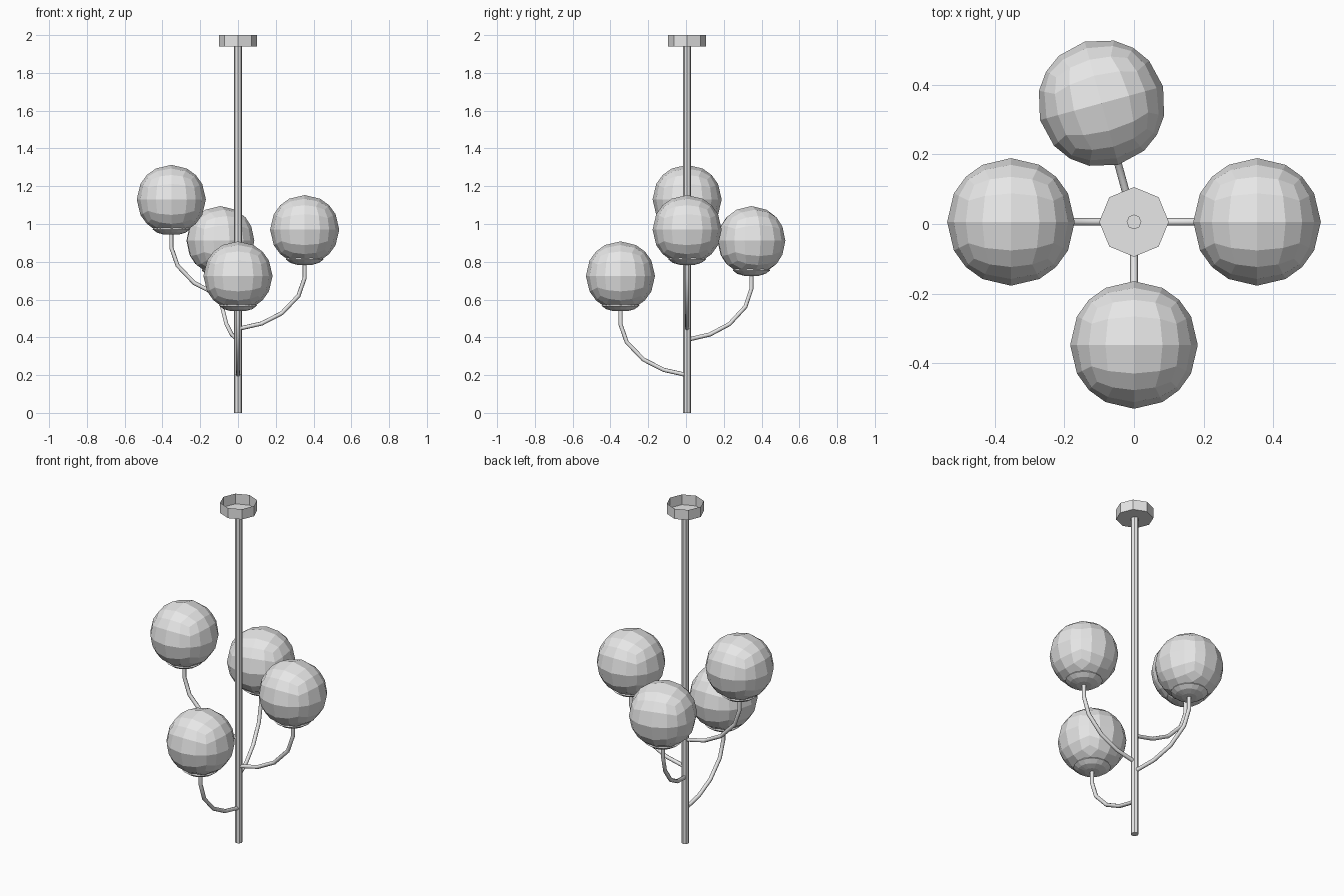
import bpy, bmesh, math
from mathutils import Matrix, Vector

cube = bpy.data.objects.get("Cube")
if cube:
    bpy.data.objects.remove(cube, do_unlink=True)

AXIS_Y = 0.006      # centre line of the stem
REACH = 0.353       # distance from stem to each globe
RADIUS = 0.183      # globe radius
RISE = 0.525        # globe centre above its arm's root

grey = bpy.data.materials.new("plain_grey")
grey.use_nodes = True
grey.diffuse_color = (0.8, 0.8, 0.8, 1)
grey.node_tree.nodes["Principled BSDF"].inputs["Base Color"].default_value = (0.8, 0.8, 0.8, 1)


def add(name, bm, place=Matrix.Identity(4)):
    """Turn a bmesh into a flat shaded object."""
    mesh = bpy.data.meshes.new(name)
    bm.to_mesh(mesh)
    bm.free()
    mesh.materials.append(grey)
    obj = bpy.data.objects.new(name, mesh)
    obj.matrix_world = place
    bpy.context.collection.objects.link(obj)
    return obj


def prism(radius, low, high):
    """Eight sided upright prism on the stem axis."""
    bm = bmesh.new()
    bmesh.ops.create_cone(bm, cap_ends=True, segments=8, radius1=radius, radius2=radius,
                          depth=high - low,
                          matrix=Matrix.Translation((0, AXIS_Y, (low + high) / 2)))
    return bm


def globe():
    """Ball made from a gridded cube."""
    bm = bmesh.new()
    bmesh.ops.create_cube(bm, size=2)
    bmesh.ops.subdivide_edges(bm, edges=bm.edges[:], cuts=3, use_grid_fill=True)
    for v in bm.verts:
        v.co = v.co.normalized() * RADIUS
    return bm


def dish():
    """Shallow holder wrapped under the ball."""
    bm = bmesh.new()
    profile = [(0, -0.187), (0.04, -0.186), (0.075, -0.176), (0.1, -0.158), (0.095, -0.15)]
    verts = [bm.verts.new((r, 0, z)) for r, z in profile]
    edges = [bm.edges.new(pair) for pair in zip(verts, verts[1:])]
    bmesh.ops.spin(bm, geom=verts + edges, cent=(0, 0, 0), axis=(0, 0, 1),
                   angle=math.tau, steps=16)
    bmesh.ops.remove_doubles(bm, verts=bm.verts[:], dist=0.0001)
    bmesh.ops.recalc_face_normals(bm, faces=bm.faces[:])
    return bm


def arm(name, place):
    """Thin bent tube from the stem out and up to the globe."""
    curve = bpy.data.curves.new(name, "CURVE")
    curve.dimensions = "3D"
    curve.bevel_depth = 0.011
    curve.bevel_resolution = 2
    curve.use_fill_caps = True
    path = [(0, 0), (0.125, 0.028), (0.232, 0.083), (0.32, 0.175), (REACH, 0.27), (REACH, 0.355)]
    spline = curve.splines.new("POLY")
    spline.points.add(len(path) - 1)
    for point, (r, z) in zip(spline.points, path):
        point.co = (r, 0, z, 1)
    curve.materials.append(grey)
    obj = bpy.data.objects.new(name, curve)
    obj.matrix_world = place
    bpy.context.collection.objects.link(obj)


# Stem
add("stem", prism(0.021, 0, 1.945))

# Ceiling cup, open at the top
cup = prism(0.1, 1.94, 2)
bmesh.ops.delete(cup, geom=[f for f in cup.faces if f.normal.z > 0.9], context="FACES")
add("ceiling_cup", cup)

# Four arms with globes: side, direction in degrees, height of the root
for side, angle, root in [("left", 0, 0.445), ("back", 105.3, 0.387),
                          ("right", 180, 0.605), ("front", 270, 0.2)]:
    place = Matrix.Translation((0, AXIS_Y, root)) @ Matrix.Rotation(math.radians(angle), 4, "Z")
    arm(side + "_arm", place)
    top = place @ Matrix.Translation(Vector((REACH, 0, RISE)))
    add(side + "_globe", globe(), top)
    add(side + "_globe_holder", dish(), top)
